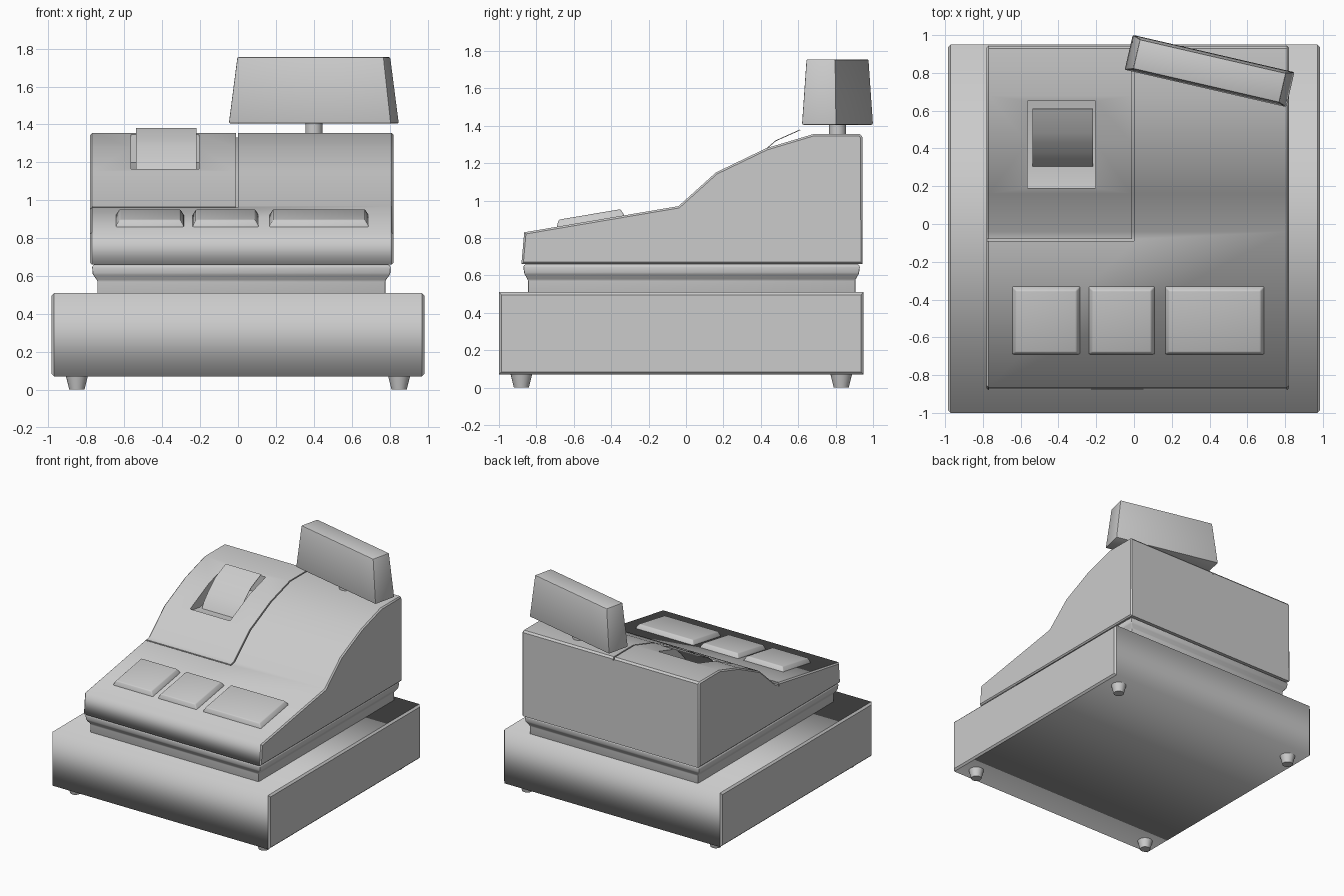
import bpy, bmesh, math
from mathutils import Matrix, Vector

if "Cube" in bpy.data.objects:
    bpy.data.objects.remove(bpy.data.objects["Cube"], do_unlink=True)

GREY = (0.6, 0.6, 0.6, 1)
plastic = bpy.data.materials.new("grey_plastic")
plastic.use_nodes = True
plastic.diffuse_color = GREY
plastic.node_tree.nodes["Principled BSDF"].inputs["Base Color"].default_value = GREY


def make(name, bm):
    bmesh.ops.recalc_face_normals(bm, faces=bm.faces)
    mesh = bpy.data.meshes.new(name)
    bm.to_mesh(mesh)
    bm.free()
    mesh.materials.append(plastic)
    obj = bpy.data.objects.new(name, mesh)
    bpy.context.collection.objects.link(obj)
    return obj


def shade(obj, limit=40, soft=lambda mid: False):
    """Smooth shading; edges over the limit stay sharp unless soft(midpoint)."""
    bm = bmesh.new()
    bm.from_mesh(obj.data)
    for f in bm.faces:
        f.smooth = True
    for e in bm.edges:
        mid = (e.verts[0].co + e.verts[1].co) / 2
        hard = e.calc_face_angle(math.pi) > math.radians(limit)
        e.smooth = not hard or soft(mid)
    bm.to_mesh(obj.data)
    bm.free()
    return obj


def prism(name, profile, x0, x1, bevel=0.0):
    """Extrude a (y, z) profile along x, with optional chamfered ends."""
    bm = bmesh.new()
    cap = bm.faces.new([bm.verts.new((x0, y, z)) for y, z in profile])
    out = bmesh.ops.extrude_face_region(bm, geom=[cap], use_keep_orig=True)
    moved = [v for v in out["geom"] if isinstance(v, bmesh.types.BMVert)]
    bmesh.ops.translate(bm, verts=moved, vec=(x1 - x0, 0, 0))
    bmesh.ops.recalc_face_normals(bm, faces=bm.faces)
    if bevel:
        ends = [e for e in bm.edges if abs(e.verts[0].co.x - e.verts[1].co.x) < 1e-5]
        bmesh.ops.bevel(bm, geom=ends, offset=bevel, segments=1, affect="EDGES")
    return make(name, bm)


def stack(name, rings, matrix=Matrix(), bevel=0.0, segments=2):
    """Loft rectangles given as (half width, half depth, height)."""
    bm = bmesh.new()
    loops = [[bm.verts.new((sx * w, sy * d, z)) for sx, sy in
              ((-1, -1), (1, -1), (1, 1), (-1, 1))] for w, d, z in rings]
    bm.faces.new(loops[0])
    bm.faces.new(loops[-1])
    for a, b in zip(loops, loops[1:]):
        for i in range(4):
            j = (i + 1) % 4
            bm.faces.new((a[i], a[j], b[j], b[i]))
    bmesh.ops.recalc_face_normals(bm, faces=bm.faces)
    if bevel:
        bmesh.ops.bevel(bm, geom=bm.edges[:], offset=bevel, segments=segments,
                        profile=0.5, affect="EDGES")
    bm.transform(matrix)
    return make(name, bm)


def cone(name, x, y, z0, z1, r0, r1):
    bm = bmesh.new()
    bmesh.ops.create_cone(bm, cap_ends=True, segments=24, radius1=r0, radius2=r1,
                          depth=z1 - z0, matrix=Matrix.Translation((x, y, (z0 + z1) / 2)))
    return shade(make(name, bm))


def cut(obj, cutter):
    cutter.hide_render = True
    mod = obj.modifiers.new("cut", "BOOLEAN")
    mod.operation, mod.solver, mod.object = "DIFFERENCE", "EXACT", cutter
    bpy.context.view_layer.objects.active = obj
    bpy.ops.object.modifier_apply(modifier=mod.name)
    bpy.data.objects.remove(cutter, do_unlink=True)


# Cash drawer with soft horizontal edges, on four tapered feet
drawer = prism("cash_drawer", [(-1, 0.07), (0.95, 0.07), (0.95, 0.51), (-1, 0.51)],
               -0.985, 0.985, 0.014)
shade(drawer, soft=lambda mid: abs(mid.x) < 0.9)
for sx, side in ((-1, "right"), (1, "left")):
    for y, end in ((-0.88, "front"), (0.83, "back")):
        cone(f"{end}_{side}_foot", sx * 0.85, y, 0, 0.08, 0.04, 0.06)

# Stepped neck between drawer and body
neck = stack("neck", [(0.76, 0.875, 0.5), (0.76, 0.875, 0.575), (0.785, 0.895, 0.61),
                      (0.788, 0.9, 0.65), (0.775, 0.885, 0.662)],
             Matrix.Translation((0.018, 0.03, 0)), 0.006)
shade(neck)

# Body with sloping key deck and curved upper cover
crest = [(-0.04, 0.97), (0.16, 1.15), (0.43, 1.28), (0.68, 1.355), (0.93, 1.355)]
body = prism("body", [(-0.88, 0.66), (-0.865, 0.83)] + crest +
             [(0.943, 1.34), (0.945, 0.66)], -0.78, 0.82, 0.01)

# Seams around the printer cover
line = [(-0.09, 0.962)] + crest + [(0.97, 1.355)]
band = [(y, z - 0.025) for y, z in line] + [(y, z + 0.06) for y, z in reversed(line)]
cut(body, prism("seam_cutter", band, -0.011, -0.001))
cut(body, prism("seam_cutter", [(-0.09, 0.935), (-0.08, 0.935), (-0.08, 1.1), (-0.09, 1.1)],
                -0.9, -0.001))

# Receipt slot
cut(body, prism("slot_cutter", [(0.19, 1.15), (0.32, 1.13), (0.65, 1.2), (0.65, 1.5),
                                (0.19, 1.5)], -0.565, -0.205))
shade(body, soft=lambda mid: mid.y < -0.86 and abs(mid.x - 0.02) < 0.7)

# Curling paper strip
curl = [(0.3, 1.125), (0.33, 1.18), (0.38, 1.235), (0.43, 1.28), (0.48, 1.322), (0.61, 1.38)]
paper = prism("receipt_paper", curl + [(y + 0.002, z - 0.004) for y, z in reversed(curl)],
              -0.538, -0.218)
shade(paper)

# Three raised key pads lying on the deck
tilt = math.atan2(0.97 - 0.83, 0.865 - 0.04)
for name, x0, x1 in (("right_key_pad", -0.645, -0.285), ("middle_key_pad", -0.24, 0.11),
                     ("left_key_pad", 0.165, 0.69)):
    half = (x1 - x0) / 2
    place = Matrix.Translation(((x0 + x1) / 2, -0.51, 0.89)) @ Matrix.Rotation(tilt, 4, "X")
    pad = stack(name, [(half, 0.183, -0.02), (half, 0.183, 0.002),
                       (half - 0.02, 0.167, 0.036)], place, 0.007)
    shade(pad)

# Customer display: tapered box turned on a short post
cone("display_post", 0.4, 0.81, 1.33, 1.42, 0.045, 0.045)
turn = Matrix.Translation((0.4, 0.81, 0)) @ Matrix.Rotation(math.radians(-13), 4, "Z")
display = stack("customer_display", [(0.44, 0.095, 1.405), (0.397, 0.08, 1.755)],
                turn, 0.008)
shade(display)
